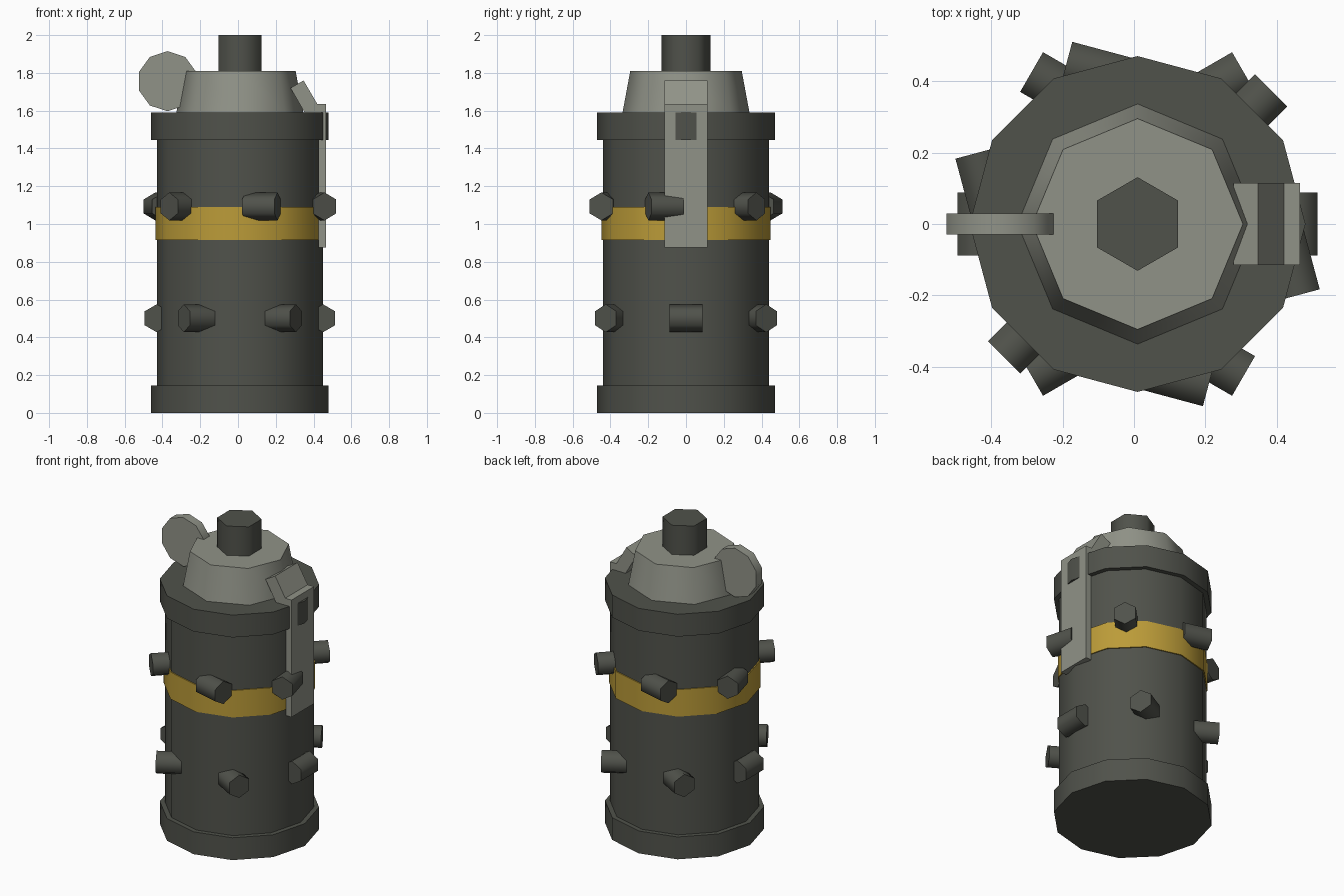
import bpy
import bmesh
from math import radians, cos, sin

cube = bpy.data.objects.get("Cube")
if cube:
    bpy.data.objects.remove(cube, do_unlink=True)

CENTRE_X = 0.01


def make_material(name, colour):
    mat = bpy.data.materials.new(name)
    mat.use_nodes = True
    mat.diffuse_color = (*colour, 1)
    mat.node_tree.nodes["Principled BSDF"].inputs["Base Color"].default_value = (*colour, 1)
    return mat


dark = make_material("dark olive metal", (0.08, 0.084, 0.07))
light = make_material("pale grey metal", (0.28, 0.29, 0.245))
yellow = make_material("yellow paint", (0.5, 0.33, 0.04))


def prism(name, mat, sides, radius, depth, location, rotation=(0, 0, 0), top_radius=None):
    """Straight or tapered prism with rounded shading and sharp caps."""
    bpy.ops.mesh.primitive_cone_add(
        vertices=sides, radius1=radius,
        radius2=radius if top_radius is None else top_radius,
        depth=depth, location=location, rotation=rotation)
    obj = bpy.context.object
    obj.name = name
    obj.data.materials.append(mat)
    bpy.ops.object.shade_smooth_by_angle(angle=radians(70))
    return obj


def upright(name, mat, sides, radius, z0, z1, top_radius=None):
    return prism(name, mat, sides, radius, z1 - z0, (CENTRE_X, 0, (z0 + z1) / 2),
                 top_radius=top_radius)


# Canister body, rims and painted band
upright("body", dark, 12, 0.44, 0.1, 1.5)
upright("bottom_rim", dark, 12, 0.47, 0, 0.145)
upright("top_rim", dark, 12, 0.47, 1.445, 1.59)
upright("painted_band", yellow, 12, 0.447, 0.915, 1.09)

# Tapered cap and fuse plug
upright("cap", light, 8, 0.337, 1.585, 1.81, top_radius=0.295)
upright("plug", dark, 6, 0.131, 1.8, 2.0)

# Pull disc on the side of the cap
prism("pull_disc", light, 10, 0.159, 0.06, (-0.373, 0, 1.756), (radians(90), 0, 0))

# Two rings of studs, each stud turning against its position around the body
for row, z, start in (("lower", 0.501, 0), ("upper", 1.093, 45)):
    for i in range(6):
        angle = radians(start + 60 * i)
        prism(f"{row}_stud_{i + 1}", dark, 6, 0.074, 0.177,
              (CENTRE_X + 0.44 * cos(angle), 0.44 * sin(angle), z),
              (radians(90), 0, -angle))

# Safety lever: side profile extruded across its width
profile = [(0.278, 1.72), (0.347, 1.76), (0.42, 1.635), (0.465, 1.635),
           (0.465, 0.875), (0.425, 0.875), (0.425, 1.55), (0.37, 1.56)]
bm = bmesh.new()
face = bm.faces.new([bm.verts.new((x, -0.115, z)) for x, z in profile])
side = bmesh.ops.extrude_face_region(bm, geom=[face])
bmesh.ops.translate(bm, vec=(0, 0.23, 0),
                    verts=[v for v in side["geom"] if isinstance(v, bmesh.types.BMVert)])
bmesh.ops.recalc_face_normals(bm, faces=bm.faces)
mesh = bpy.data.meshes.new("lever")
bm.to_mesh(mesh)
bm.free()
mesh.materials.append(light)
lever = bpy.data.objects.new("lever", mesh)
bpy.context.collection.objects.link(lever)
